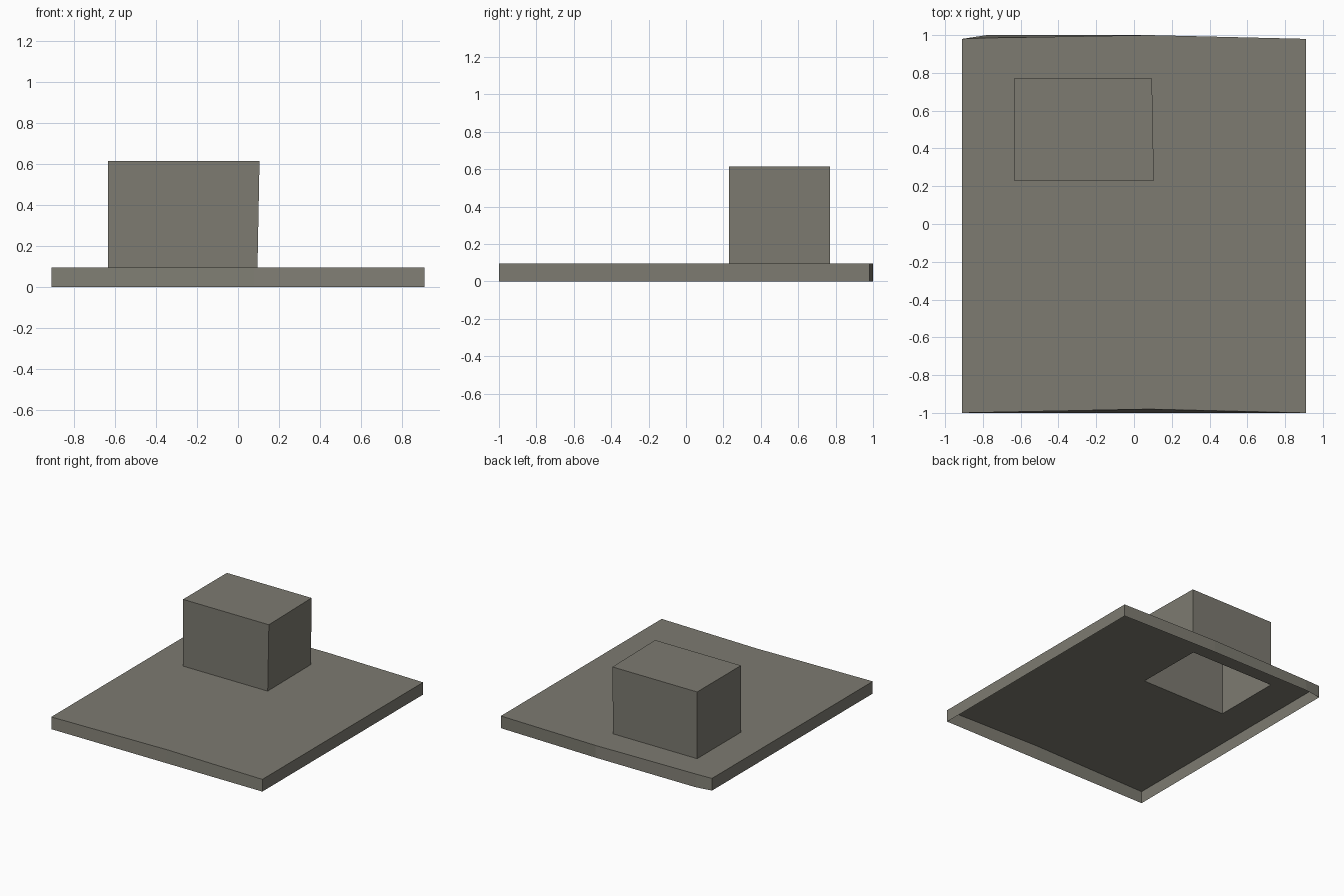
import bpy
import bmesh

if "Cube" in bpy.data.objects:
    bpy.data.objects.remove(bpy.data.objects["Cube"])

BASE_Z, ROOF_Z = 0.095, 0.615

stone = bpy.data.materials.new("warm grey")
stone.diffuse_color = (0.205, 0.197, 0.165, 1.0)
stone.use_nodes = True
stone.node_tree.nodes["Principled BSDF"].inputs["Base Color"].default_value = stone.diffuse_color


def ring(bm, pts, z):
    """Closed ring of vertices at one height."""
    return [bm.verts.new((x, y, z)) for x, y in pts]


def walls(bm, low, high):
    """Quads joining two rings."""
    n = len(low)
    for i in range(n):
        j = (i + 1) % n
        bm.faces.new((low[i], low[j], high[j], high[i]))


def finish(bm, name):
    bm.normal_update()
    me = bpy.data.meshes.new(name)
    bm.to_mesh(me)
    bm.free()
    me.materials.append(stone)
    ob = bpy.data.objects.new(name, me)
    bpy.context.collection.objects.link(ob)
    return ob


# Outlines, counter-clockwise; the long ends bend very slightly
slab_low = [(-.91, -1), (.08, -1), (.91, -1), (.91, .98), (.08, 1), (-.78, 1), (-.91, .98)]
slab_high = [(-.91, -1), (.08, -.98), (.91, -1), (.91, .98), (.08, 1), (-.78, .985), (-.91, .98)]
box_low = [(-.635, .23), (.095, .23), (.09, .77), (-.635, .77)]
box_high = [(-.635, .23), (.105, .23), (.095, .77), (-.635, .77)]

# Slab: hollow underneath, with an opening below the block
bm = bmesh.new()
low, high = ring(bm, slab_low, 0), ring(bm, slab_high, BASE_Z)
walls(bm, low, high)
hole = ring(bm, box_low, BASE_Z)
rim = [bm.edges.get((high[i - 1], high[i])) for i in range(len(high))]
rim += [bm.edges.new((hole[i - 1], hole[i])) for i in range(len(hole))]
res = bmesh.ops.triangle_fill(bm, edges=rim, use_beauty=True, normal=(0, 0, 1))
for f in res["geom"]:
    if isinstance(f, bmesh.types.BMFace):
        f.normal_update()
        if f.normal.z < 0:
            f.normal_flip()
finish(bm, "base_slab")

# Block: open underneath
bm = bmesh.new()
low, high = ring(bm, box_low, BASE_Z), ring(bm, box_high, ROOF_Z)
walls(bm, low, high)
bm.faces.new(high)
finish(bm, "upper_block")
